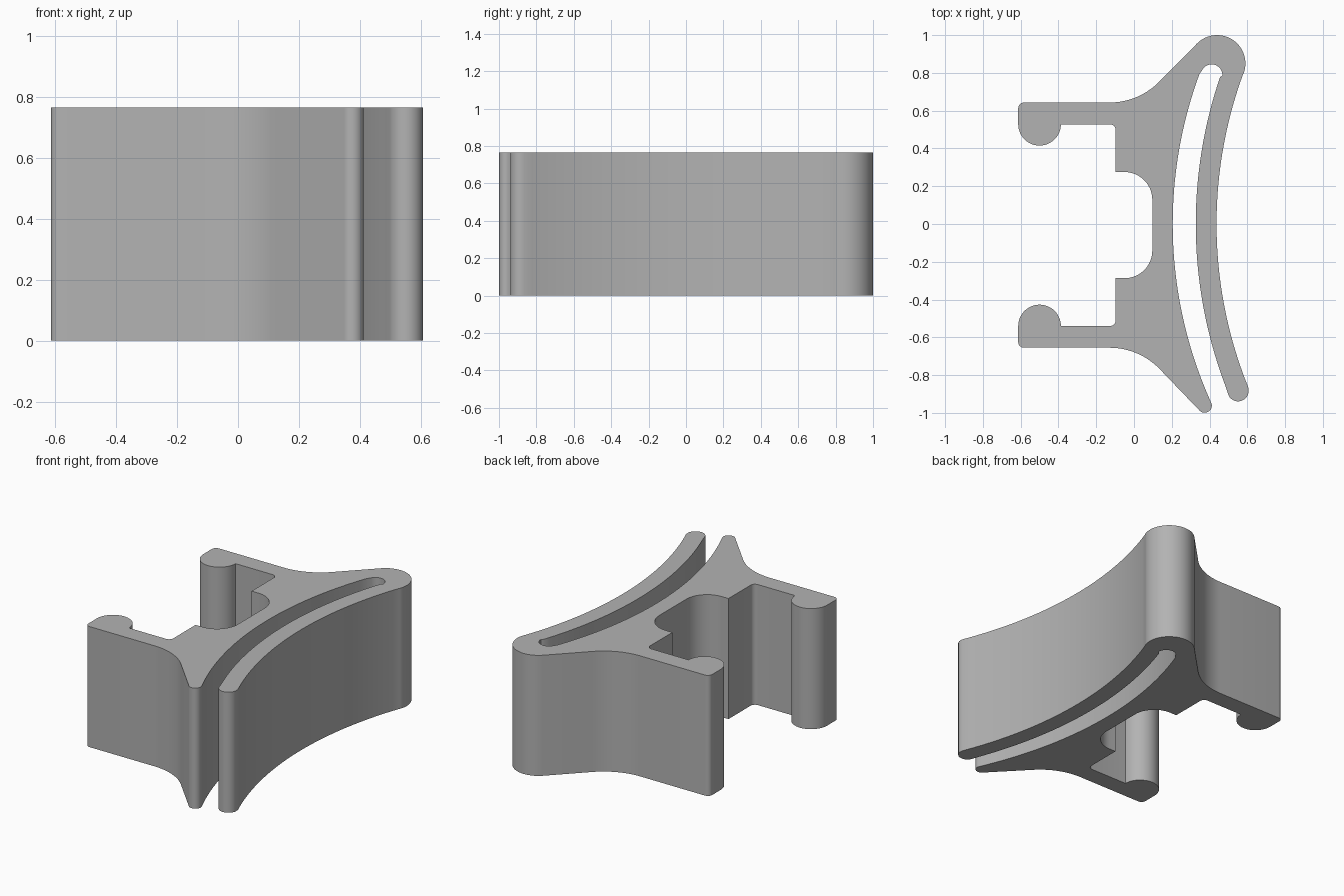
import bpy, bmesh, math

if "Cube" in bpy.data.objects:
    bpy.data.objects.remove(bpy.data.objects["Cube"], do_unlink=True)

HEIGHT = 0.765
MIRROR_Y = -0.006  # the clip half is symmetric about this line


def arc(cx, cy, r, a0, a1, steps=14):
    """Points on a circular arc from angle a0 to a1 (degrees)."""
    angles = [math.radians(a0 + (a1 - a0) * i / steps) for i in range(steps + 1)]
    return [(cx + r * math.cos(a), cy + r * math.sin(a)) for a in angles]


def bow(vertex_x, r, y0, y1, steps=40):
    """Long shallow curve that bulges towards -x and passes (vertex_x, 0)."""
    ys = [y0 + (y1 - y0) * i / steps for i in range(steps + 1)]
    return [(vertex_x + r - math.sqrt(r * r - y * y), y) for y in ys]


# Lower half of the clip: from the sloped flank, round the hook, to the recess
flank = arc(-0.13, -1.025, 0.37, 45, 90)
hook = (arc(-0.583, -0.625, 0.03, 270, 180, 6)
        + arc(-0.5, -0.54, 0.113, 180, 0, 24)
        + arc(-0.127, -0.51, 0.03, -90, 0, 6))
recess = [(-0.097, -0.287)] + arc(-0.05, -0.14, 0.147, -90, 0)
lower_half = flank + hook + recess
upper_half = [(x, 2 * MIRROR_Y - y) for x, y in reversed(lower_half)]

# Rounded shoulder, springy outer arm, slot and pointed lower tip
shoulder = arc(0.44, 0.85, 0.15, 135, -21, 24)
arm_outer = bow(0.437, 2.31, 0.79, -0.865)
arm_end = arc(0.551, -0.883, 0.056, 0, -160, 16)
slot_outer = bow(0.327, 2.42, -0.865, 0.775)
slot_end = arc(0.411, 0.788, 0.057, 0, 155, 16)
slot_inner = bow(0.205, 2.3, 0.795, -0.935)
tip = arc(0.374, -0.961, 0.038, 10, -135, 14)

outline = (lower_half + upper_half + shoulder + arm_outer + arm_end
           + slot_outer + slot_end + slot_inner + tip)

# Extrude the outline into the solid
bm = bmesh.new()
base = bm.faces.new([bm.verts.new((x, y, 0)) for x, y in outline])
result = bmesh.ops.extrude_face_region(bm, geom=[base], use_keep_orig=True)
top_verts = [v for v in result["geom"] if isinstance(v, bmesh.types.BMVert)]
bmesh.ops.translate(bm, verts=top_verts, vec=(0, 0, HEIGHT))
bmesh.ops.recalc_face_normals(bm, faces=bm.faces)
mesh = bpy.data.meshes.new("clip_body")
bm.to_mesh(mesh)
bm.free()

clip = bpy.data.objects.new("clip_body", mesh)
bpy.context.collection.objects.link(clip)

# Plain grey material
grey = bpy.data.materials.new("grey")
grey.use_nodes = True
colour = (0.45, 0.45, 0.45, 1)
grey.diffuse_color = colour
grey.node_tree.nodes["Principled BSDF"].inputs["Base Color"].default_value = colour
mesh.materials.append(grey)

bpy.ops.object.select_all(action="DESELECT")
clip.select_set(True)
bpy.context.view_layer.objects.active = clip
bpy.ops.object.shade_smooth_by_angle(angle=math.radians(30))
